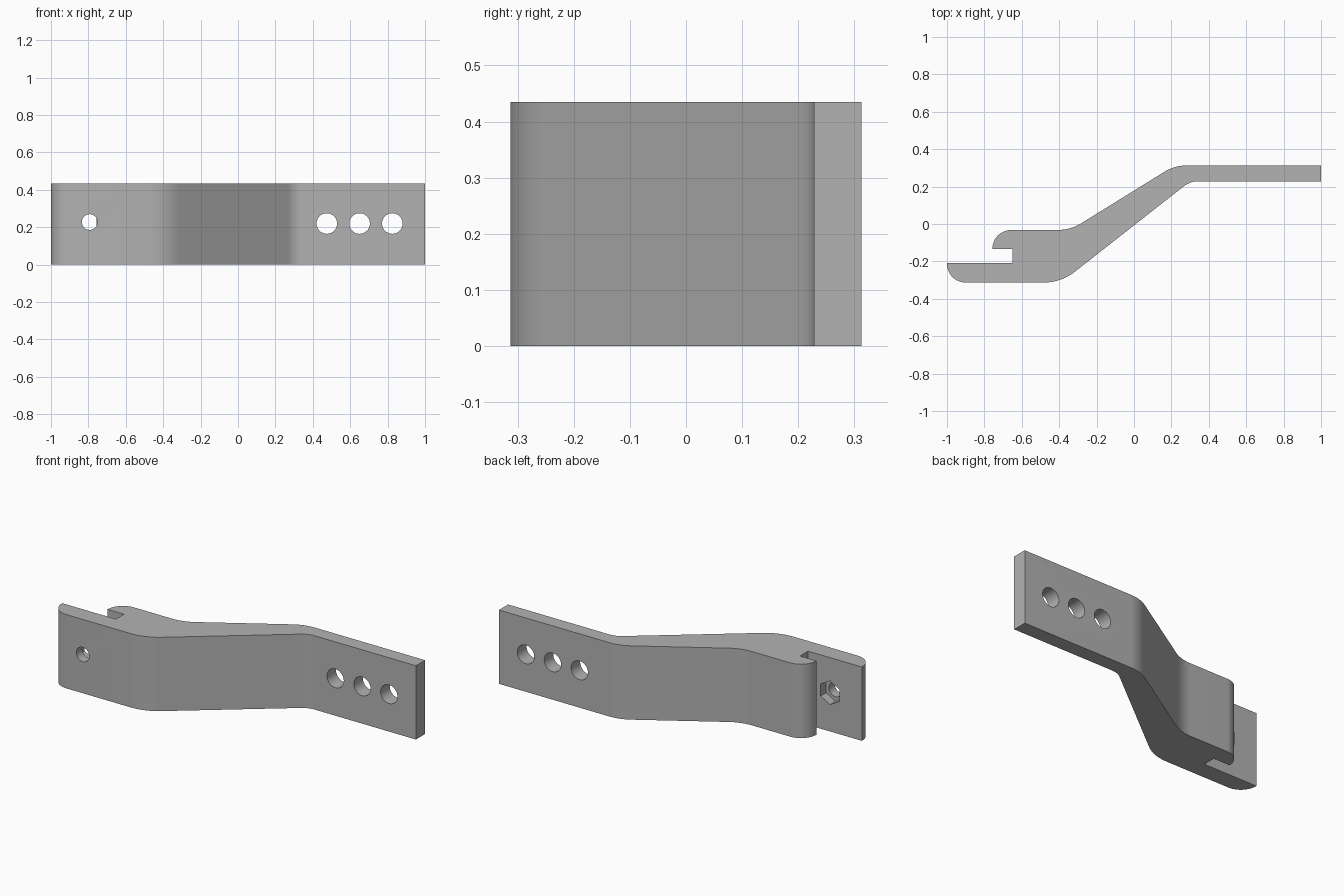
import bpy, bmesh, math
from mathutils import Vector, Matrix

if "Cube" in bpy.data.objects:
    bpy.data.objects.remove(bpy.data.objects["Cube"], do_unlink=True)

HEIGHT = 0.435

grey = bpy.data.materials.new("plain grey")
grey.use_nodes = True
grey.diffuse_color = (0.45, 0.45, 0.45, 1)
grey.node_tree.nodes["Principled BSDF"].inputs["Base Color"].default_value = grey.diffuse_color


def fillet(prev, corner, nxt, radius, steps=12):
    """Points of an arc rounding one corner of the outline."""
    if radius == 0:
        return [corner]
    a, b = (prev - corner).normalized(), (nxt - corner).normalized()
    half = a.angle(b) / 2
    centre = corner + (a + b).normalized() * radius / math.sin(half)
    start = corner + a * radius / math.tan(half) - centre
    end = corner + b * radius / math.tan(half) - centre
    sweep = start.angle_signed(end)  # clockwise positive
    return [centre + Matrix.Rotation(-sweep * i / steps, 2) @ start
            for i in range(steps + 1)]


def make_object(name, bm):
    bmesh.ops.recalc_face_normals(bm, faces=bm.faces)
    mesh = bpy.data.meshes.new(name)
    bm.to_mesh(mesh)
    bm.free()
    mesh.materials.append(grey)
    obj = bpy.data.objects.new(name, mesh)
    bpy.context.collection.objects.link(obj)
    return obj


def cutter(name, x, z, radius, y0, y1, sides):
    """Prism along y, with a corner pointing up."""
    bm = bmesh.new()
    bmesh.ops.create_cone(
        bm, cap_ends=True, segments=sides, radius1=radius, radius2=radius, depth=y1 - y0,
        matrix=Matrix.Translation((x, (y0 + y1) / 2, z)) @ Matrix.Rotation(math.pi / 2, 4, "X"))
    obj = make_object(name, bm)
    obj.hide_render = True
    return obj


# Outline seen from above: x, y, corner radius
corners = [
    (-1, -0.313, 0.1), (-0.39, -0.313, 0.27), (0.3, 0.228, 0.12), (1, 0.228, 0),
    (1, 0.313, 0), (0.217, 0.313, 0.23), (-0.34, -0.032, 0.24), (-0.757, -0.032, 0.1),
    (-0.757, -0.133, 0), (-0.65, -0.133, 0), (-0.65, -0.208, 0), (-1, -0.208, 0)]
points = [Vector(c[:2]) for c in corners]
outline = []
for i, c in enumerate(corners):
    outline += fillet(points[i - 1], points[i], points[(i + 1) % len(points)], c[2])

# Bracket body
bm = bmesh.new()
base = bm.faces.new([bm.verts.new((p.x, p.y, 0)) for p in outline])
top = bmesh.ops.extrude_face_region(bm, geom=[base])["geom"]
bmesh.ops.translate(bm, vec=(0, 0, HEIGHT),
                    verts=[v for v in top if isinstance(v, bmesh.types.BMVert)])
bmesh.ops.remove_doubles(bm, verts=bm.verts, dist=0.0005)
bracket = make_object("offset_bracket", bm)

# Three mounting holes, a screw hole and its hexagonal nut pocket
cutters = [cutter("mounting_hole", x, 0.22, 0.055, 0.1, 0.5, 40) for x in (0.475, 0.65, 0.825)]
cutters.append(cutter("screw_hole", -0.793, 0.228, 0.042, -0.5, -0.17, 40))
cutters.append(cutter("nut_pocket", -0.793, 0.228, 0.07, -0.258, -0.17, 6))

bpy.context.view_layer.objects.active = bracket
for c in cutters:
    mod = bracket.modifiers.new(c.name, "BOOLEAN")
    mod.operation, mod.solver, mod.object = "DIFFERENCE", "EXACT", c
    bpy.ops.object.modifier_apply(modifier=mod.name)
    bpy.data.objects.remove(c, do_unlink=True)

bpy.ops.object.select_all(action="DESELECT")
bracket.select_set(True)
bpy.ops.object.shade_smooth_by_angle(angle=math.radians(30))
